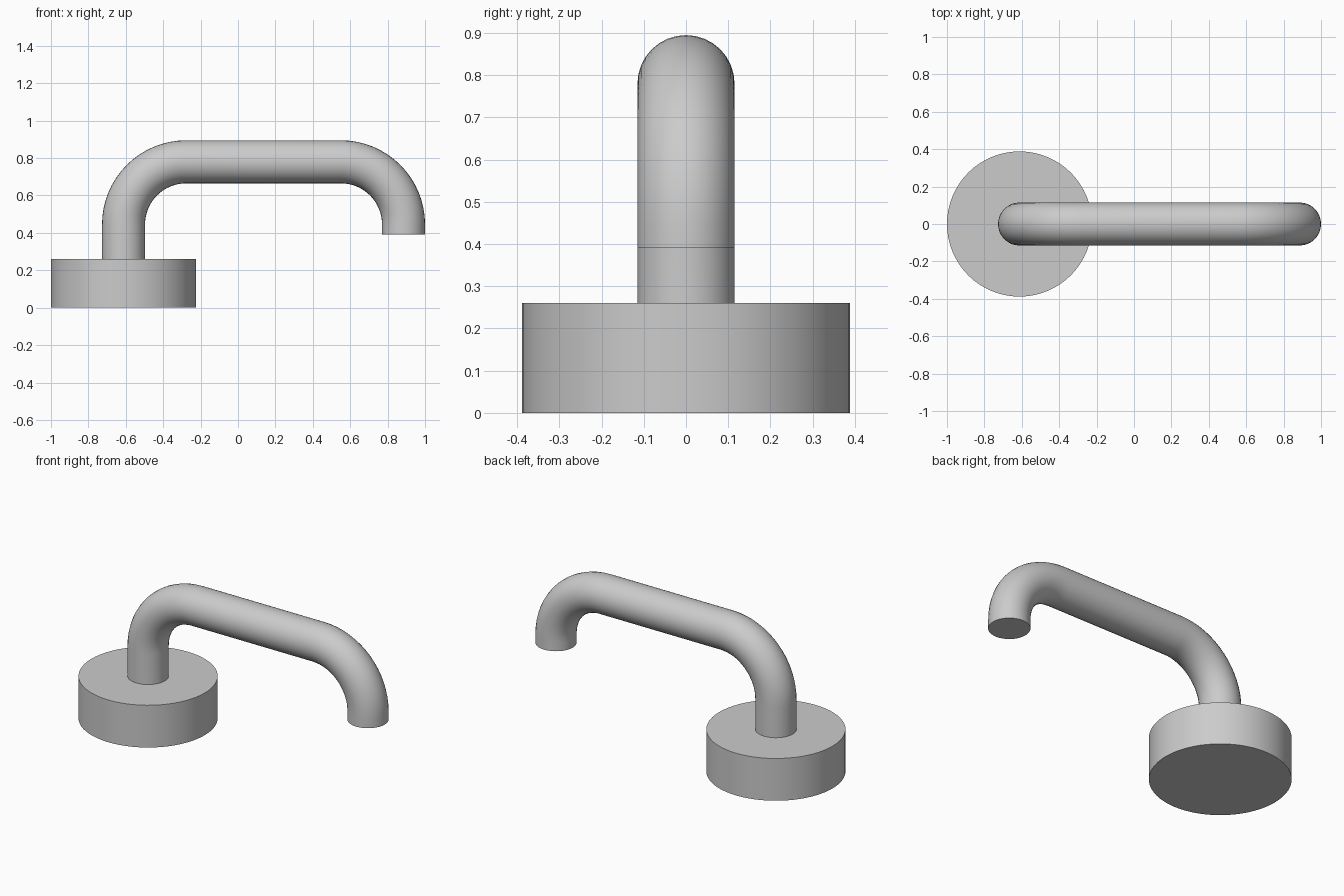
import bpy
import bmesh
from math import sin, cos, pi, radians
from mathutils import Vector

if "Cube" in bpy.data.objects:
    bpy.data.objects.remove(bpy.data.objects["Cube"])

# Single grey finish
grey = bpy.data.materials.new("light_grey")
grey.use_nodes = True
grey.diffuse_color = (0.6, 0.6, 0.6, 1)
grey.node_tree.nodes["Principled BSDF"].inputs["Base Color"].default_value = (0.6, 0.6, 0.6, 1)

BASE_X, SPOUT_X = -0.612, 0.885
BASE_R, BASE_H = 0.388, 0.26
PIPE_R, BEND_R, TOP_Z = 0.115, 0.335, 0.78
OUTLET_Z = 0.392
SIDES, BEND_STEPS = 32, 16


def finish(obj):
    obj.data.materials.append(grey)
    bpy.ops.object.select_all(action="DESELECT")
    obj.select_set(True)
    bpy.context.view_layer.objects.active = obj
    bpy.ops.object.shade_smooth_by_angle(angle=radians(35))


def sweep_pipe(name, path):
    """Sweep a capped round section along (point, tangent) pairs in the XZ plane."""
    bm = bmesh.new()
    side = Vector((0, 1, 0))
    rings = []
    for point, tangent in path:
        normal = side.cross(tangent)
        rings.append([bm.verts.new(point + PIPE_R * (cos(a) * normal + sin(a) * side))
                      for a in (2 * pi * i / SIDES for i in range(SIDES))])
    for r0, r1 in zip(rings, rings[1:]):
        for i in range(SIDES):
            j = (i + 1) % SIDES
            bm.faces.new((r0[i], r0[j], r1[j], r1[i]))
    bm.faces.new(rings[0])
    bm.faces.new(rings[-1])
    bmesh.ops.recalc_face_normals(bm, faces=bm.faces)
    mesh = bpy.data.meshes.new(name)
    bm.to_mesh(mesh)
    bm.free()
    obj = bpy.data.objects.new(name, mesh)
    bpy.context.collection.objects.link(obj)
    finish(obj)


def bend(centre_x, start, end):
    """Quarter-circle path section running clockwise."""
    centre = Vector((centre_x, 0, TOP_Z - BEND_R))
    for i in range(BEND_STEPS + 1):
        a = start + (end - start) * i / BEND_STEPS
        yield (centre + BEND_R * Vector((cos(a), 0, sin(a))),
               Vector((sin(a), 0, -cos(a))))


# Round base
bpy.ops.mesh.primitive_cylinder_add(vertices=64, radius=BASE_R, depth=BASE_H,
                                    location=(BASE_X, 0, BASE_H / 2))
base = bpy.context.object
base.name = "round_base"
finish(base)

# Bent spout: riser, bend, level run, bend, outlet
path = [(Vector((BASE_X, 0, BASE_H)), Vector((0, 0, 1)))]
path += bend(BASE_X + BEND_R, pi, pi / 2)
path += bend(SPOUT_X - BEND_R, pi / 2, 0)
path.append((Vector((SPOUT_X, 0, OUTLET_Z)), Vector((0, 0, -1))))
sweep_pipe("bent_spout", path)
